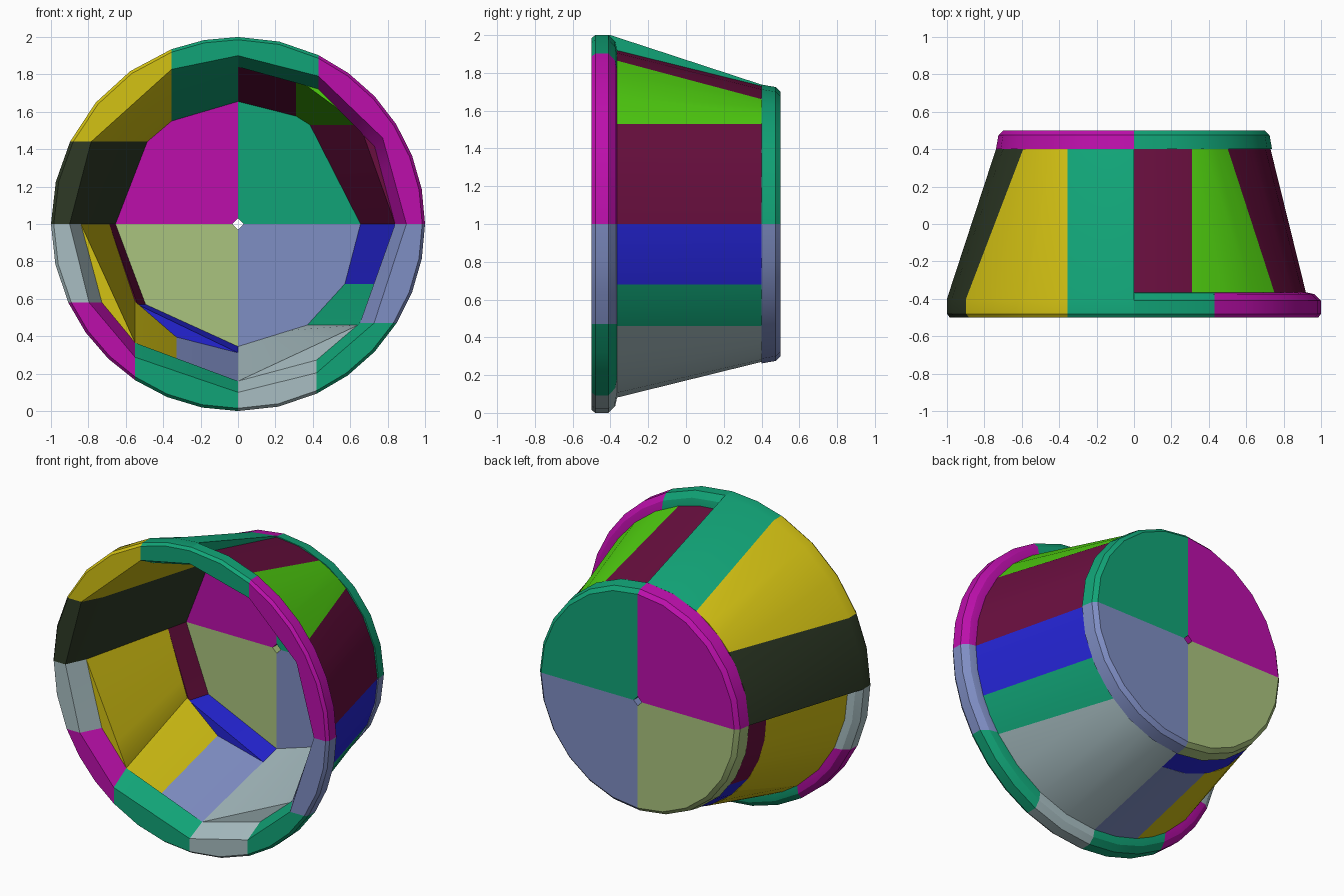
import bpy, bmesh, math

cube = bpy.data.objects.get("Cube")
if cube:
    bpy.data.objects.remove(cube, do_unlink=True)


def linear(v):
    return v / 12.92 if v <= 0.04045 else ((v + 0.055) / 1.055) ** 2.4


def material(name, code):
    rgb = [linear(int(code[i:i + 2], 16) / 255) for i in (0, 2, 4)] + [1]
    m = bpy.data.materials.new(name)
    m.use_nodes = True
    m.diffuse_color = rgb
    m.node_tree.nodes["Principled BSDF"].inputs["Base Color"].default_value = rgb
    return m


M = {n: material(n, c) for n, c in dict(
    teal="11A477", magenta="BC0FAB", maroon="680E3E", lime="50D010", blue="2424D4",
    periwinkle="7F8EC4", pale_grey="A8BEC2", yellow="D4C213", dark_olive="2E3A26",
    sage="AAC47E").items()}

# Cutting planes that bound each block: axis, position, side
RIGHT, TOP = ("z", 1, 1), ("x", 0, 1)
LEFT, BOTTOM = ("z", 1, -1), ("x", 0, -1)


def cut_angle(cut, r):
    axis, pos, side = cut
    if axis == "x":
        a = side * math.acos(pos / r)
    else:
        a = math.asin((pos - 1) / r)
        a = a if side > 0 else math.pi - a
    return a % math.tau


def ring_block(name, color, start, end, outer, inner, chords=1):
    """Solid arc block: round outside, straight chords inside."""
    bm = bmesh.new()
    rows, n = [], None
    for k, (r, y) in enumerate(outer + inner):
        a, b = cut_angle(start, r), cut_angle(end, r)
        if b < a + 1e-4:
            b += math.tau
        if n is None:
            n = chords * math.ceil((b - a) / math.radians(15) / chords)
        pt = lambda t: (r * math.cos(a + (b - a) * t), r * math.sin(a + (b - a) * t))
        row = []
        for i in range(n + 1):
            t = i / n
            if k < len(outer):
                x, z = pt(t)
            else:
                c = min(int(t * chords + 1e-6), chords - 1)
                f = t * chords - c
                p, q = pt(c / chords), pt((c + 1) / chords)
                x, z = (p[j] + (q[j] - p[j]) * f for j in (0, 1))
            row.append(bm.verts.new((x, y, 1 + z)))
        rows.append(row)
    for k, row in enumerate(rows):
        nxt = rows[(k + 1) % len(rows)]
        for i in range(n):
            bm.faces.new((row[i], row[i + 1], nxt[i + 1], nxt[i]))
    for i in (0, n):
        bm.faces.new([row[i] for row in rows])
    bmesh.ops.recalc_face_normals(bm, faces=bm.faces)
    mesh = bpy.data.meshes.new(name)
    bm.to_mesh(mesh)
    bm.free()
    mesh.materials.append(M[color])
    ob = bpy.data.objects.new(name, mesh)
    bpy.context.collection.objects.link(ob)
    bpy.ops.object.select_all(action="DESELECT")
    ob.select_set(True)
    bpy.context.view_layer.objects.active = ob
    bpy.ops.object.shade_smooth_by_angle(angle=math.radians(28))


# Cross-sections as (radius, depth)
FRONT, STEP, SPLIT, BACK, END = -0.5, -0.37, 0.26, 0.4, 0.5


def wall_section(y0, y1):
    f = lambda y: (y - STEP) / (BACK - STEP)
    o = [(0.92 - 0.19 * f(y), y) for y in (y0, y1)]
    i = [(0.84 - 0.185 * f(y), y) for y in (y1, y0)]
    return o, i


RIM = ([(0.985, FRONT), (1, -0.48), (1, -0.41), (0.965, -0.375), (0.92, -0.365)],
       [(0.84, STEP), (0.9, FRONT)])
FULL = ([(0.985, FRONT), (1, -0.48), (1, -0.4), (0.738, BACK)],
        [(0.655, BACK), (0.84, STEP), (0.9, FRONT)])
WALL = wall_section(STEP, BACK)
WALL_FRONT = wall_section(STEP, SPLIT)
WALL_BACK = wall_section(SPLIT, BACK)
DISC = ([(0.738, BACK), (0.725, 0.475), (0.7, END)], [(0.03, END), (0.03, BACK)])

# Front rim
cut = ("x", 0.43, 1)
ring_block("rim_upper_left", "magenta", RIGHT, cut, *RIM, chords=2)
ring_block("rim_top", "teal", cut, TOP, *RIM)
low, mid = ("z", 0.58, -1), ("x", -0.55, -1)
ring_block("rim_right_side", "pale_grey", LEFT, low, *RIM)
ring_block("rim_lower_right", "magenta", low, mid, *RIM)
ring_block("rim_bottom_right", "teal", mid, BOTTOM, *RIM)
low, mid = ("x", 0.42, -1), ("z", 0.47, 1)
ring_block("rim_bottom_left", "pale_grey", BOTTOM, low, *RIM)
ring_block("rim_lower_left", "teal", low, mid, *RIM)
ring_block("rim_left_side", "periwinkle", mid, RIGHT, *RIM)

# Full-depth blocks, rim and wall in one
a, b = ("x", -0.355, 1), ("z", 1.44, -1)
ring_block("shell_top", "teal", TOP, a, *FULL)
ring_block("shell_upper_right", "yellow", a, b, *FULL)
ring_block("shell_right_side", "dark_olive", b, LEFT, *FULL)

# Upper left wall
a, b = ("z", 1.53, 1), ("x", 0.31, 1)
ring_block("wall_left_side", "maroon", RIGHT, a, *WALL)
ring_block("wall_upper_left", "lime", a, b, *WALL)
ring_block("wall_top", "maroon", b, TOP, *WALL)

# Lower left wall
a, b = ("z", 0.46, 1), ("z", 0.68, 1)
ring_block("wall_bottom_left", "pale_grey", BOTTOM, a, *WALL)
ring_block("wall_lower_left", "teal", a, b, *WALL)
ring_block("wall_left_lower_side", "blue", b, RIGHT, *WALL)

# Lower right wall, in a front and a back band
a, b = ("x", -0.55, -1), ("x", -0.33, -1)
ring_block("wall_right_lower_side", "yellow", LEFT, a, *WALL_FRONT)
ring_block("wall_lower_right", "yellow", a, b, *WALL_FRONT)
ring_block("wall_bottom_right", "periwinkle", b, BOTTOM, *WALL_FRONT)
a = ("z", 0.57, -1)
ring_block("back_band_right", "maroon", LEFT, a, *WALL_BACK)
ring_block("back_band_bottom", "blue", a, BOTTOM, *WALL_BACK)

# Back disc quarters around a small square hole
ring_block("back_upper_left", "teal", RIGHT, TOP, *DISC)
ring_block("back_upper_right", "magenta", TOP, LEFT, *DISC)
ring_block("back_lower_right", "sage", LEFT, BOTTOM, *DISC)
ring_block("back_lower_left", "periwinkle", BOTTOM, RIGHT, *DISC)
